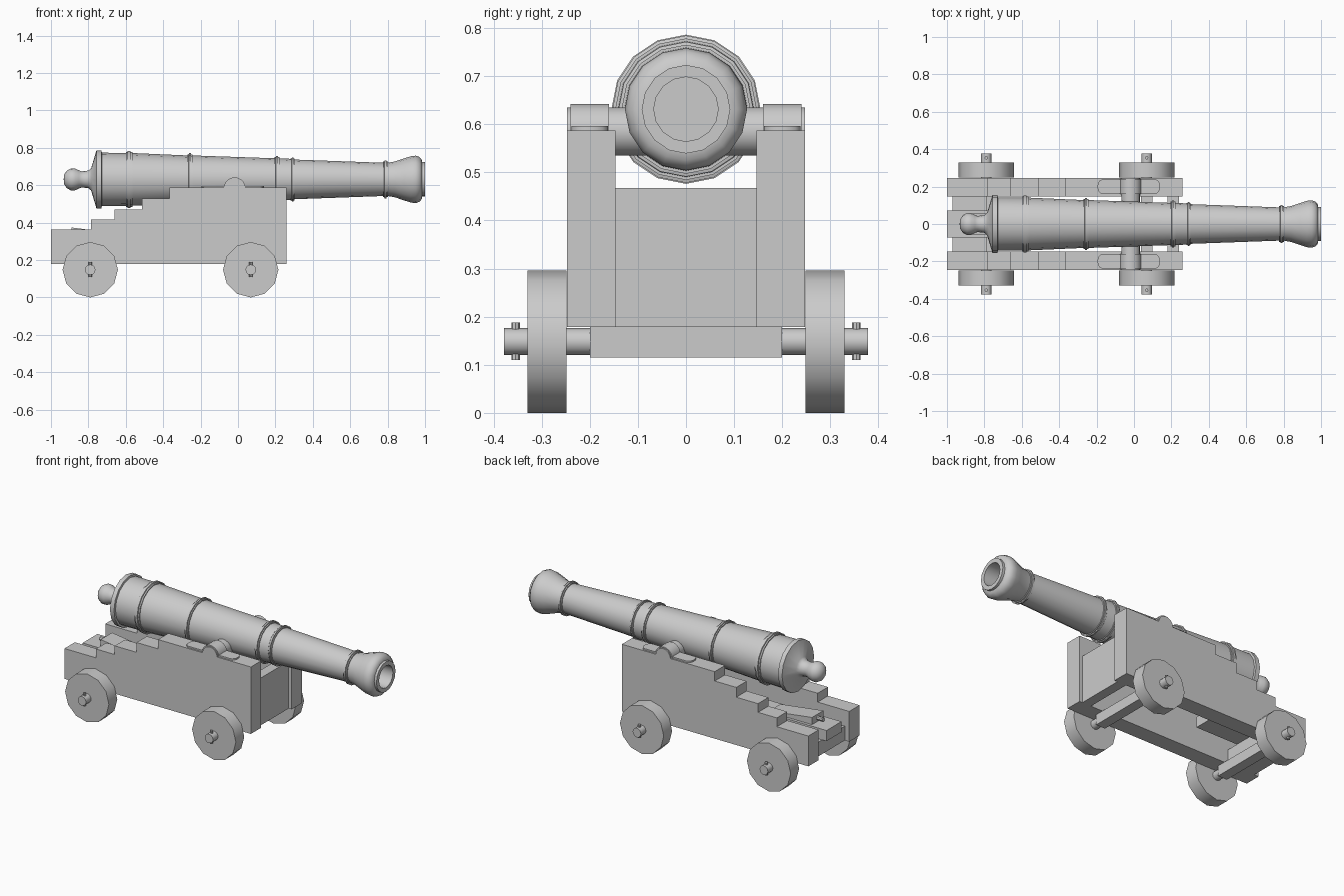
import bpy, bmesh
from math import sin, cos, pi, radians
from mathutils import Matrix, Vector

if "Cube" in bpy.data.objects:
    bpy.data.objects.remove(bpy.data.objects["Cube"])

grey = bpy.data.materials.new("plain grey")
grey.use_nodes = True
grey.diffuse_color = (0.6, 0.6, 0.6, 1)
grey.node_tree.nodes["Principled BSDF"].inputs["Base Color"].default_value = (0.6, 0.6, 0.6, 1)


def finish(name, bm, angle=40):
    bmesh.ops.recalc_face_normals(bm, faces=bm.faces)
    mesh = bpy.data.meshes.new(name)
    bm.to_mesh(mesh)
    bm.free()
    mesh.materials.append(grey)
    obj = bpy.data.objects.new(name, mesh)
    bpy.context.collection.objects.link(obj)
    bpy.ops.object.select_all(action='DESELECT')
    obj.select_set(True)
    bpy.context.view_layer.objects.active = obj
    bpy.ops.object.shade_smooth_by_angle(angle=radians(angle))
    return obj


def box(name, x, y, z):
    bm = bmesh.new()
    bmesh.ops.create_cube(bm, size=1)
    for v in bm.verts:
        v.co = [(a + b) / 2 + c * (b - a) for (a, b), c in zip((x, y, z), v.co)]
    return finish(name, bm)


def prism(name, outline, y0, y1):
    """Extrude an outline of (x, z) points from y0 to y1."""
    bm = bmesh.new()
    face = bm.faces.new([bm.verts.new((x, y0, z)) for x, z in outline])
    new = bmesh.ops.extrude_face_region(bm, geom=[face])["geom"]
    bmesh.ops.translate(bm, vec=(0, y1 - y0, 0),
                        verts=[g for g in new if isinstance(g, bmesh.types.BMVert)])
    return finish(name, bm)


def rod(name, start, end, radius, sides):
    bm = bmesh.new()
    a, b = Vector(start), Vector(end)
    turn = (b - a).to_track_quat('Z', 'Y').to_matrix().to_4x4()
    bmesh.ops.create_cone(bm, cap_ends=True, segments=sides, radius1=radius, radius2=radius,
                          depth=(b - a).length, matrix=Matrix.Translation((a + b) / 2) @ turn)
    return finish(name, bm)


# Barrel: one turned profile of (x, radius), from the rear knob round into the bore
AXIS_Z = 0.631


def band(x, width, r):
    """Raised reinforcing band with a stepped edge."""
    return [(x, r), (x, r + 0.006), (x + width * 0.25, r + 0.006), (x + width * 0.3, r + 0.012),
            (x + width * 0.7, r + 0.012), (x + width * 0.75, r + 0.006), (x + width, r + 0.006),
            (x + width, r)]


profile = [(-0.932, 0), (-0.93, 0.025), (-0.915, 0.047), (-0.893, 0.059), (-0.87, 0.058),
           (-0.85, 0.048), (-0.835, 0.043), (-0.8, 0.047), (-0.785, 0.06), (-0.757, 0.155),
           (-0.73, 0.155), (-0.728, 0.143)]
profile += band(-0.6, 0.035, 0.141) + band(-0.27, 0.026, 0.128)
profile += band(0.195, 0.026, 0.113) + [(0.28, 0.11)] + band(0.282, 0.02, 0.106)
profile += band(0.775, 0.026, 0.089)
profile += [(0.84, 0.096), (0.89, 0.113), (0.925, 0.124), (0.95, 0.127), (0.97, 0.12),
            (0.982, 0.106), (0.985, 0.092), (1, 0.092), (1, 0.067), (0.6, 0.067), (0.6, 0)]
bm = bmesh.new()
ring = [bm.verts.new((x, 0, AXIS_Z + r)) for x, r in profile]
edges = [bm.edges.new(pair) for pair in zip(ring, ring[1:])]
bmesh.ops.spin(bm, geom=ring + edges, cent=(0, 0, AXIS_Z), axis=(1, 0, 0),
               angle=2 * pi, steps=16, use_duplicate=False)
bmesh.ops.remove_doubles(bm, verts=bm.verts, dist=0.0005)
finish("barrel", bm, 35)

# Trunnions that carry the barrel
PIVOT_X, PIVOT_Z = -0.018, 0.585
rod("trunnions", (PIVOT_X, -0.247, PIVOT_Z), (PIVOT_X, 0.247, PIVOT_Z), 0.05, 16)

# Stepped cheeks, with a cap over each trunnion
steps = [(-1, 0.363), (-0.787, 0.417), (-0.66, 0.47), (-0.513, 0.53), (-0.367, 0.587)]
cheek = [(-1, 0.178)]
for i, (x, z) in enumerate(steps):
    cheek += [(x, z), (steps[i + 1][0] if i < 4 else 0.26, z)]
cheek.append((0.26, 0.178))
arch = [(PIVOT_X + 0.057 * cos(pi * i / 10), PIVOT_Z + 0.057 * sin(pi * i / 10)) for i in range(11)]

for side, s in (("left", 1), ("right", -1)):
    prism(side + "_cheek", cheek, s * 0.147, s * 0.247)
    prism(side + "_trunnion_cap", arch, s * 0.16, s * 0.24)

    # Cap strap with rounded ends
    bm = bmesh.new()
    verts = []
    for end, start in ((0.115, -pi / 2), (-0.17, pi / 2)):
        for i in range(9):
            a = start + pi * i / 8
            verts.append(bm.verts.new((end + 0.025 * cos(a), s * 0.2 + 0.038 * sin(a), 0.586)))
    strap = bm.faces.new(verts)
    new = bmesh.ops.extrude_face_region(bm, geom=[strap])["geom"]
    bmesh.ops.translate(bm, vec=(0, 0, 0.01),
                        verts=[g for g in new if isinstance(g, bmesh.types.BMVert)])
    finish(side + "_cap_strap", bm)

# Cross members, stool bed and elevating wedge
box("front_transom", (0.18, 0.24), (-0.147, 0.147), (0.178, 0.467))
box("rear_transom", (-0.97, -0.785), (-0.147, 0.147), (0.178, 0.265))
box("stool_bed", (-1, -0.5), (-0.072, 0.072), (0.265, 0.33))
prism("wedge", [(-0.89, 0.33), (-0.89, 0.374), (-0.6, 0.336), (-0.6, 0.33)], -0.055, 0.055)
rod("wedge_handle", (-0.93, 0, 0.35), (-0.88, 0, 0.35), 0.012, 8)

# Running gear
WHEEL_Z = 0.148
for place, x in (("front", 0.068), ("rear", -0.79)):
    box(place + "_axle_beam", (x - 0.031, x + 0.031), (-0.2, 0.2), (0.115, 0.178))
    rod(place + "_axle", (x, -0.378, WHEEL_Z), (x, 0.378, WHEEL_Z), 0.028, 12)
    for side, s in (("left", 1), ("right", -1)):
        rod(f"{place}_{side}_wheel", (x, s * 0.248, WHEEL_Z), (x, s * 0.329, WHEEL_Z), 0.148, 12)
        rod(f"{place}_{side}_linchpin", (x, s * 0.354, 0.11), (x, s * 0.354, 0.188), 0.009, 8)
